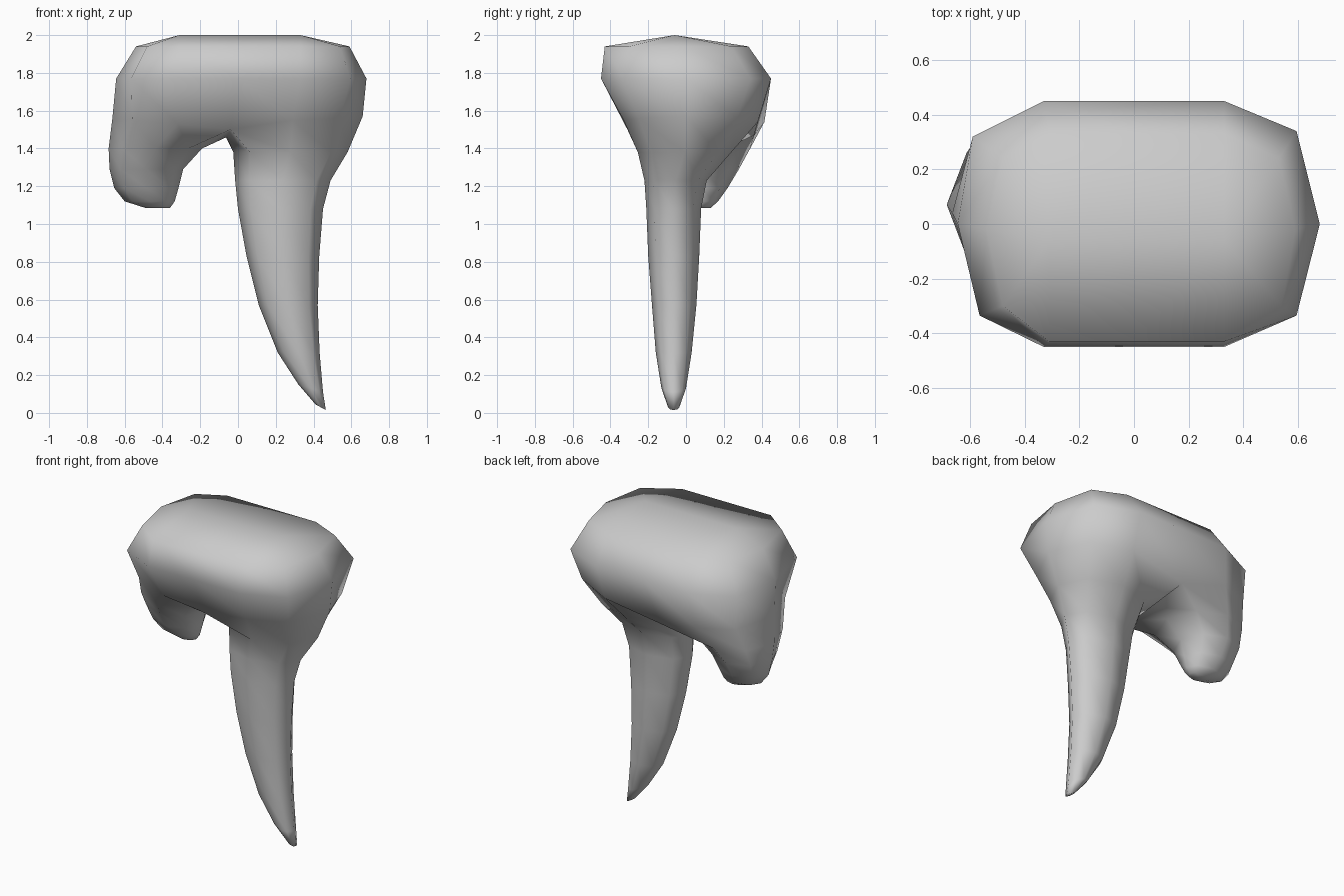
import bpy, bmesh
from math import sin, cos, radians

if "Cube" in bpy.data.objects:
    bpy.data.objects.remove(bpy.data.objects["Cube"])

bm = bmesh.new()


def add(points):
    return [bm.verts.new(p) for p in points]


def bridge(upper, lower):
    n = len(upper)
    for i in range(n):
        j = (i + 1) % n
        bm.faces.new((upper[i], upper[j], lower[j], lower[i]))


def oval(x0, x1, y0, y1, z, start, tilt=0.0):
    """Eight-sided ring from its extents; tilt lowers the +x side."""
    pts = []
    for k in range(8):
        a = radians(start + 45 * k)
        pts.append(((x0 + x1) / 2 + (x1 - x0) / 2 * cos(a),
                    (y0 + y1) / 2 + (y1 - y0) / 2 * sin(a), z - tilt * cos(a)))
    return pts


# Crown: twelve-sided rings, counterclockwise from front middle
top = [(0, -.43), (.33, -.43), (.54, -.30), (.59, -.02), (.53, .24), (.33, .33),
       (0, .33), (-.31, .33), (-.48, .24), (-.54, -.02), (-.48, -.30), (-.31, -.43)]
wide = [(0, -.45), (.33, -.45), (.595, -.335), (.68, 0), (.595, .34), (.33, .45),
        (0, .45), (-.33, .45), (-.59, .32), (-.645, 0), (-.565, -.335), (-.33, -.45)]
ring_top = add((x, y, 1.94) for x, y in top)
ring_wide = add((x, y, 1.77) for x, y in wide)
ring_low = add([(-.04, -.31, 1.5), (.29, -.33, 1.55), (.54, -.25, 1.56), (.66, 0, 1.57),
                (.56, .27, 1.56), (.32, .38, 1.54), (-.07, .36, 1.47), (-.36, .415, 1.54),
                (-.58, .31, 1.55), (-.665, .04, 1.56), (-.56, -.22, 1.55), (-.32, -.31, 1.53)])
bridge(ring_top, ring_wide)
bridge(ring_wide, ring_low)

# Crown top: a flat ridge strip running left to right
ridge = add([(-.31, -.06, 2), (0, -.06, 2), (.33, -.06, 2)])
t = ring_top
for f in ((t[11], t[0], ridge[1], ridge[0]), (t[0], t[1], ridge[2], ridge[1]),
          (t[5], t[6], ridge[1], ridge[2]), (t[6], t[7], ridge[0], ridge[1]),
          (t[1], t[2], ridge[2]), (t[2], t[3], ridge[2]), (t[3], t[4], ridge[2]),
          (t[4], t[5], ridge[2]), (t[7], t[8], ridge[0]), (t[8], t[9], ridge[0]),
          (t[9], t[10], ridge[0]), (t[10], t[11], ridge[0])):
    bm.faces.new(f)

# The saddle splits the crown's lower ring into two roots
saddle = bm.verts.new((-.06, .03, 1.46))
right = ring_low[0:7] + [saddle]
left = [saddle] + ring_low[6:12] + [ring_low[0]]


def root(ring, sections, start):
    for s in sections:
        nxt = add(oval(*s[:5], start, s[5] if len(s) > 5 else 0))
        bridge(ring, nxt)
        ring = nxt
    bm.faces.new(ring)


# Long curved root
root(right, [(-.025, .58, -.255, .24, 1.38), (-.015, .49, -.22, .11, 1.23),
             (0, .45, -.21, .08, 1.08), (.045, .43, -.20, .07, .83),
             (.11, .422, -.18, .055, .57), (.21, .432, -.16, .03, .32),
             (.32, .45, -.13, 0, .13, .02), (.41, .465, -.095, -.035, .03, .015)], 225)

# Short stub root
root(left, [(-.685, -.19, -.20, .34, 1.40), (-.68, -.29, -.11, .28, 1.29),
            (-.655, -.315, -.05, .22, 1.19), (-.60, -.335, 0, .17, 1.12),
            (-.49, -.36, .04, .13, 1.085)], 0)

bmesh.ops.recalc_face_normals(bm, faces=bm.faces)
mesh = bpy.data.meshes.new("tooth")
bm.to_mesh(mesh)
bm.free()
for p in mesh.polygons:
    p.use_smooth = True
tooth = bpy.data.objects.new("tooth", mesh)
bpy.context.collection.objects.link(tooth)
